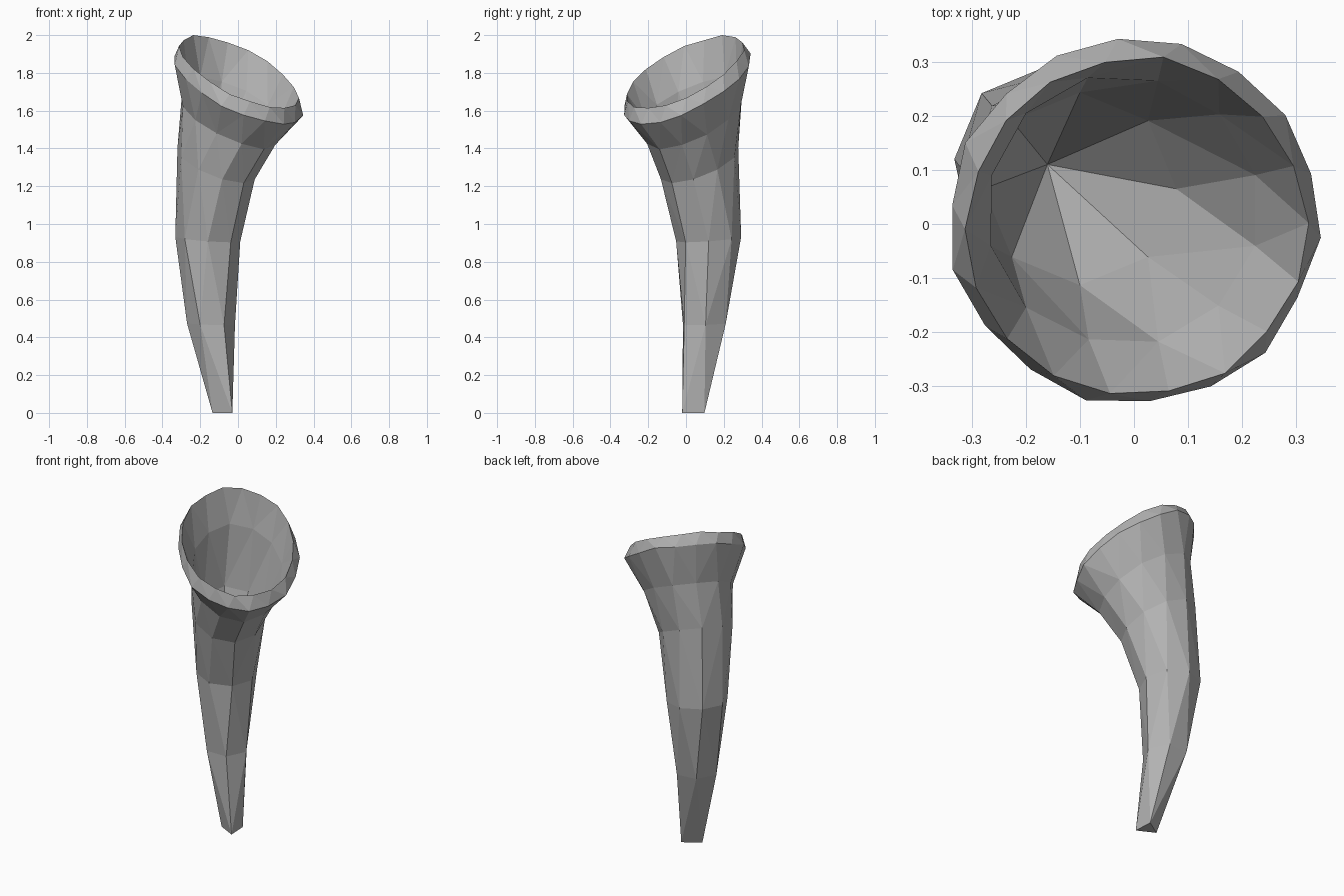
import bpy, bmesh, math, random

if "Cube" in bpy.data.objects:
    bpy.data.objects.remove(bpy.data.objects["Cube"])

random.seed(4)
FACING = math.radians(-45)          # the horn opens toward front right
DX, DY = math.cos(FACING), math.sin(FACING)
bm = bmesh.new()


def ring(x, y, z, radius, sides, slope, phase=0.0, jitter=0.0):
    """Tilted ring of vertices, lower toward the front right."""
    out = []
    for i in range(sides):
        a = math.tau * (i + phase) / sides
        r = radius + random.uniform(-jitter, jitter)
        px, py = r * math.cos(a + FACING), r * math.sin(a + FACING)
        pz = z - slope * (px * DX + py * DY) + random.uniform(-jitter, jitter)
        out.append((a, bm.verts.new((x + px, y + py, pz))))
    return out


def bridge(low, high):
    """Triangle strip between two rings of any vertex count."""
    a = low + [(low[0][0] + math.tau, low[0][1])]
    b = high + [(high[0][0] + math.tau, high[0][1])]
    i = j = 0
    while i < len(a) - 1 or j < len(b) - 1:
        step_low = j == len(b) - 1 or (
            i < len(a) - 1 and a[i + 1][0] + a[i][0] <= b[j + 1][0] + b[j][0])
        if step_low:
            bm.faces.new((a[i][1], a[i + 1][1], b[j][1]))
            i += 1
        else:
            bm.faces.new((a[i][1], b[j + 1][1], b[j][1]))
            j += 1


# x, y, z, radius, sides, slope, phase, jitter
sections = [
    # outer body, tip to flare
    (-0.067, 0.037, 0.00, 0.068, 3, 0.0, -0.1, 0),
    (-0.143, 0.097, 0.47, 0.127, 6, 0.05, -0.2, 0),
    (-0.160, 0.12, 0.92, 0.172, 8, 0.10, 0, 0),
    (-0.116, 0.072, 1.32, 0.207, 10, 0.50, 0, 0),
    (-0.048, 0.045, 1.55, 0.255, 12, 0.58, 0, 0.006),
    # rolled lip
    (0.00, 0.005, 1.735, 0.340, 18, 0.62, 0, 0.007),
    (0.005, -0.004, 1.805, 0.313, 18, 0.62, 0.3, 0.005),
    # hollow interior
    (-0.02, 0.025, 1.63, 0.25, 12, 0.58, 0, 0.004),
    (-0.10, 0.065, 1.32, 0.178, 8, 0.42, 0, 0),
]
rings = [ring(*s) for s in sections]
for low, high in zip(rings, rings[1:]):
    bridge(low, high)

# flat tip and pointed bottom of the hollow
bm.faces.new([v for _, v in reversed(rings[0])])
apex = bm.verts.new((-0.16, 0.11, 0.95))
last = [v for _, v in rings[-1]]
for i, v in enumerate(last):
    bm.faces.new((v, last[(i + 1) % len(last)], apex))

bmesh.ops.recalc_face_normals(bm, faces=bm.faces)
mesh = bpy.data.meshes.new("hollow_horn")
bm.to_mesh(mesh)
bm.free()
horn = bpy.data.objects.new("hollow_horn", mesh)
bpy.context.collection.objects.link(horn)

# dark grey horn surface
grey = bpy.data.materials.new("dark_grey")
grey.diffuse_color = (0.45, 0.45, 0.45, 1)
grey.use_nodes = True
grey.node_tree.nodes["Principled BSDF"].inputs["Base Color"].default_value = grey.diffuse_color
mesh.materials.append(grey)
